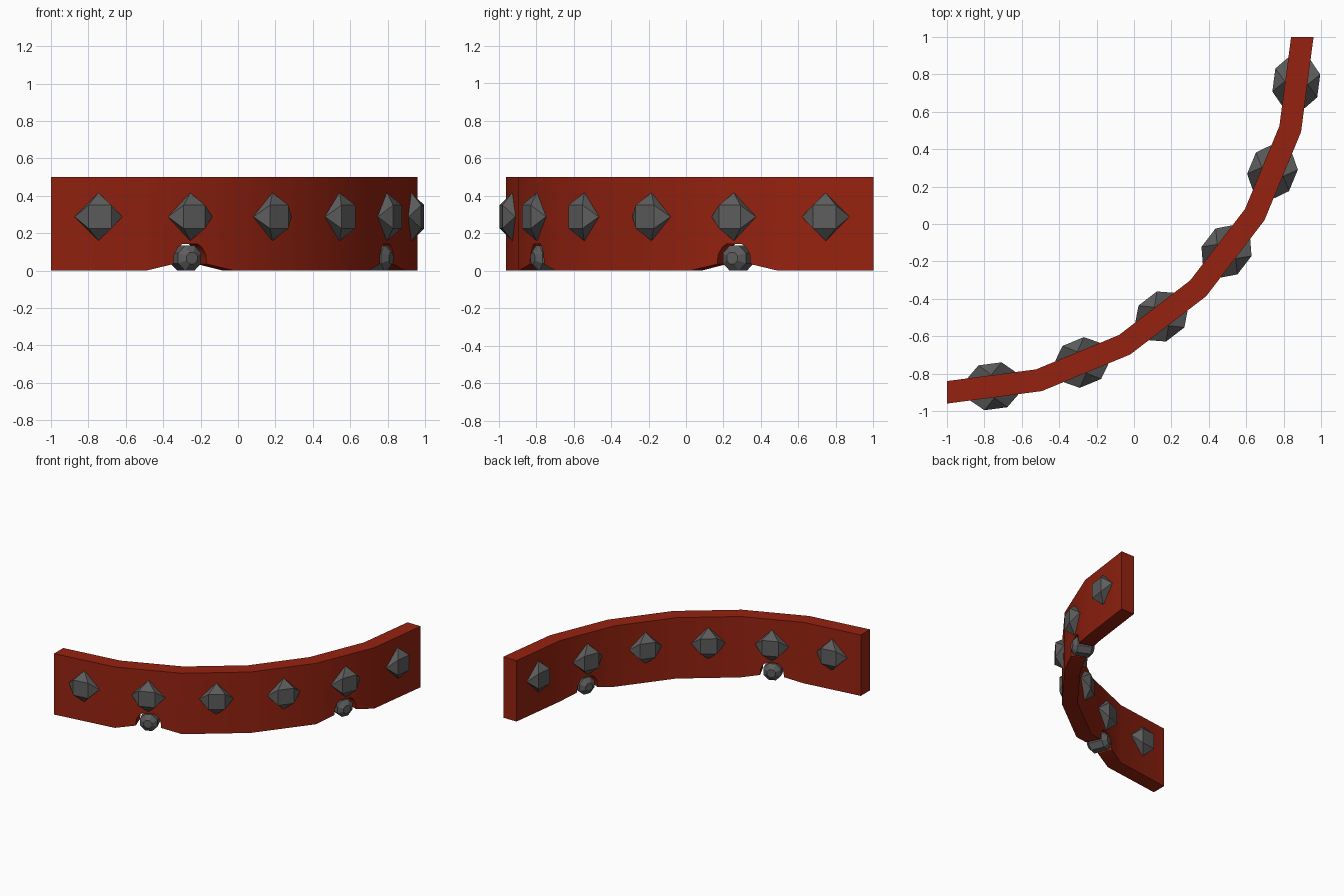
import bpy, bmesh, math
from mathutils import Vector

if "Cube" in bpy.data.objects:
    bpy.data.objects.remove(bpy.data.objects["Cube"])

SEG = 6
STEP = math.radians(90 / SEG)
HALF = STEP / 2
R_OUT, R_IN = 1.96, 1.84            # curved wall radii about (-1, 1)
MID = 0.5 * (R_OUT + R_IN) * math.cos(HALF)
FACE = 0.5 * (R_OUT - R_IN) * math.cos(HALF)
DRAINS = (1, 4)                     # segments with a floor opening


def material(name, rgb):
    m = bpy.data.materials.new(name)
    m.diffuse_color = (*rgb, 1)
    m.use_nodes = True
    m.node_tree.nodes["Principled BSDF"].inputs["Base Color"].default_value = m.diffuse_color
    return m


RED = material("dark red", (0.30, 0.016, 0.005))
GREY = material("steel grey", (0.11, 0.11, 0.11))


def finish(bm, name, mat):
    bmesh.ops.remove_doubles(bm, verts=bm.verts, dist=1e-4)
    bmesh.ops.recalc_face_normals(bm, faces=bm.faces)
    me = bpy.data.meshes.new(name)
    bm.to_mesh(me)
    bm.free()
    me.materials.append(mat)
    ob = bpy.data.objects.new(name, me)
    bpy.context.collection.objects.link(ob)
    return ob


def place(seg, u, d, z):
    """Segment coordinates: u along the wall, d outward from its middle, z up."""
    a = (seg + 0.5) * STEP
    t = Vector((math.cos(a), math.sin(a), 0))
    n = Vector((math.sin(a), -math.cos(a), 0))
    return Vector((-1, 1, z)) + n * (MID + d) + t * u


# Wall: straight segments, two of them with an arched opening at the floor
PLAIN = [(-1, 0), (1, 0), (1, 0.5), (-1, 0.5)]
HALF_ARCH = [(0.38, 0.035), (0.36, 0.085), (0.27, 0.125), (0.17, 0.143)]
ARCHED = ([(-1, 0)] + [(-u, z) for u, z in HALF_ARCH] + HALF_ARCH[::-1]
          + PLAIN[1:])

bm = bmesh.new()
for s in range(SEG):
    outline = ARCHED if s in DRAINS else PLAIN
    rings = []
    for r, d in ((R_OUT, FACE), (R_IN, -FACE)):
        rings.append([bm.verts.new(place(s, u * r * math.sin(HALF), d, z))
                      for u, z in outline])
        bm.faces.new(rings[-1])
    n = len(outline)
    for i in range(n):
        j = (i + 1) % n
        start, end = i == n - 1, i == n - 3
        if (start and s > 0) or (end and s < SEG - 1):
            continue                # no caps between neighbouring segments
        bm.faces.new((rings[0][i], rings[0][j], rings[1][j], rings[1][i]))
wall = finish(bm, "curved_wall", RED)
wall.select_set(True)
bpy.context.view_layer.objects.active = wall
bpy.ops.object.shade_smooth_by_angle(angle=math.radians(30))

# Studs: faceted gems through the wall, diamond at the wall, square tips
W, TIP = 0.128, 0.062
diamond = [(W, 0), (0, W), (-W, 0), (0, -W)]
square = [(TIP, TIP), (-TIP, TIP), (-TIP, -TIP), (TIP, -TIP)]
for s in range(SEG):
    bm = bmesh.new()
    layers = ((square, -0.121), (diamond, -0.062),
              (diamond, 0.062), (square, 0.121))
    for pts, d in layers:
        for u, z in pts:
            bm.verts.new(place(s, u, d, 0.288 + z))
    bmesh.ops.convex_hull(bm, input=bm.verts)
    bmesh.ops.dissolve_limit(bm, angle_limit=0.01, verts=bm.verts, edges=bm.edges)
    finish(bm, f"wall_stud_{s + 1}", GREY)

# Rollers: eight-sided barrels with bevelled ends inside the openings
for s in DRAINS:
    bm = bmesh.new()
    for r, d in ((0.034, -0.085), (0.072, -0.055), (0.072, 0.055), (0.034, 0.085)):
        for k in range(8):
            a = (k + 0.5) * math.pi / 4
            bm.verts.new(place(s, r * math.cos(a), d, 0.067 + r * math.sin(a)))
    bmesh.ops.convex_hull(bm, input=bm.verts)
    bmesh.ops.dissolve_limit(bm, angle_limit=0.01, verts=bm.verts, edges=bm.edges)
    finish(bm, f"floor_roller_{s + 1}", GREY)
